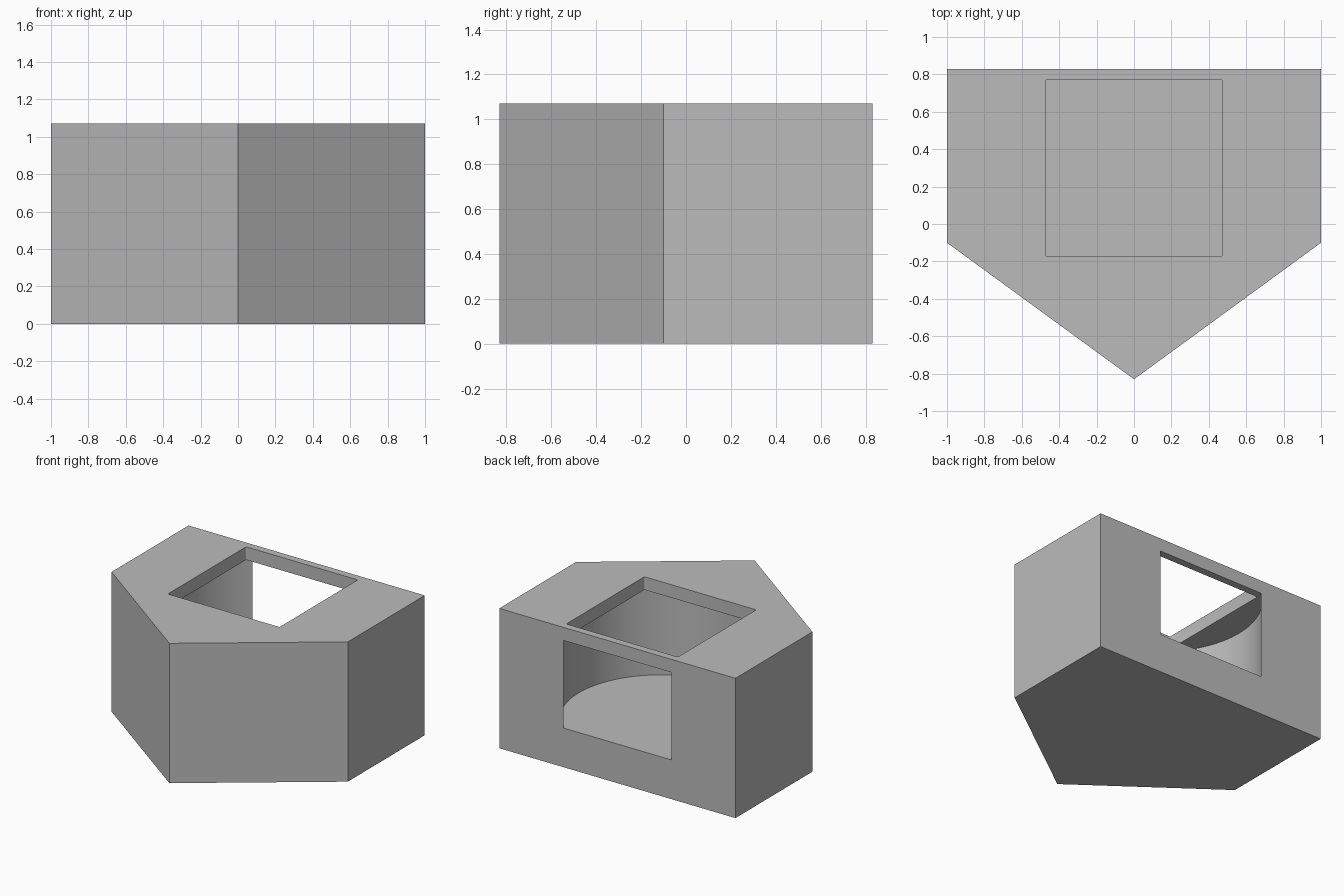
import bpy, bmesh, math

cube = bpy.data.objects.get("Cube")
if cube:
    bpy.data.objects.remove(cube, do_unlink=True)

HEIGHT = 1.07
FLOOR, CEILING = 0.30, 0.97
CENTRE_Y = 0.30
RADIUS = 0.70
HALF_HATCH = 0.473

grey = bpy.data.materials.new("plain grey")
grey.use_nodes = True
colour = (0.5, 0.5, 0.5, 1)
grey.diffuse_color = colour
grey.node_tree.nodes["Principled BSDF"].inputs["Base Color"].default_value = colour


def prism(name, outline, bottom, top):
    """Extrude a flat outline upward into a closed solid."""
    bm = bmesh.new()
    base = bm.faces.new([bm.verts.new((x, y, bottom)) for x, y in outline])
    extruded = bmesh.ops.extrude_face_region(bm, geom=[base])
    verts = [v for v in extruded["geom"] if isinstance(v, bmesh.types.BMVert)]
    bmesh.ops.translate(bm, verts=verts, vec=(0, 0, top - bottom))
    bmesh.ops.recalc_face_normals(bm, faces=bm.faces)
    mesh = bpy.data.meshes.new(name)
    bm.to_mesh(mesh)
    bm.free()
    mesh.materials.append(grey)
    obj = bpy.data.objects.new(name, mesh)
    bpy.context.collection.objects.link(obj)
    return obj


def circle(radius, cy, count):
    angles = [math.tau * i / count for i in range(count)]
    return [(radius * math.cos(a), cy + radius * math.sin(a)) for a in angles]


def rounded_square(half, cy, r, steps=3):
    points = []
    for corner, (sx, sy) in enumerate([(1, 1), (-1, 1), (-1, -1), (1, -1)]):
        for i in range(steps + 1):
            a = math.pi / 2 * (corner + i / steps)
            points.append((sx * (half - r) + r * math.cos(a),
                           cy + sy * (half - r) + r * math.sin(a)))
    return points


# Five-sided block with a pointed front
body = prism("housing_body",
             [(-1, 0.83), (-1, -0.1), (0, -0.83), (1, -0.1), (1, 0.83)], 0, HEIGHT)
bpy.context.view_layer.objects.active = body
body.select_set(True)

# Round chamber that breaks through the back wall, and square hatch in the roof
chamber = prism("chamber_cutter", circle(RADIUS, CENTRE_Y, 128), FLOOR, CEILING)
hatch = prism("hatch_cutter", rounded_square(HALF_HATCH, CENTRE_Y, 0.01),
              FLOOR + 0.3, HEIGHT + 0.2)
for cutter in (chamber, hatch):
    cutter.hide_render = True
    cut = body.modifiers.new(cutter.name, "BOOLEAN")
    cut.operation = "DIFFERENCE"
    cut.solver = "EXACT"
    cut.object = cutter
    bpy.ops.object.modifier_apply(modifier=cut.name)
    bpy.data.objects.remove(cutter, do_unlink=True)

bpy.ops.object.shade_smooth_by_angle(angle=math.radians(32))
